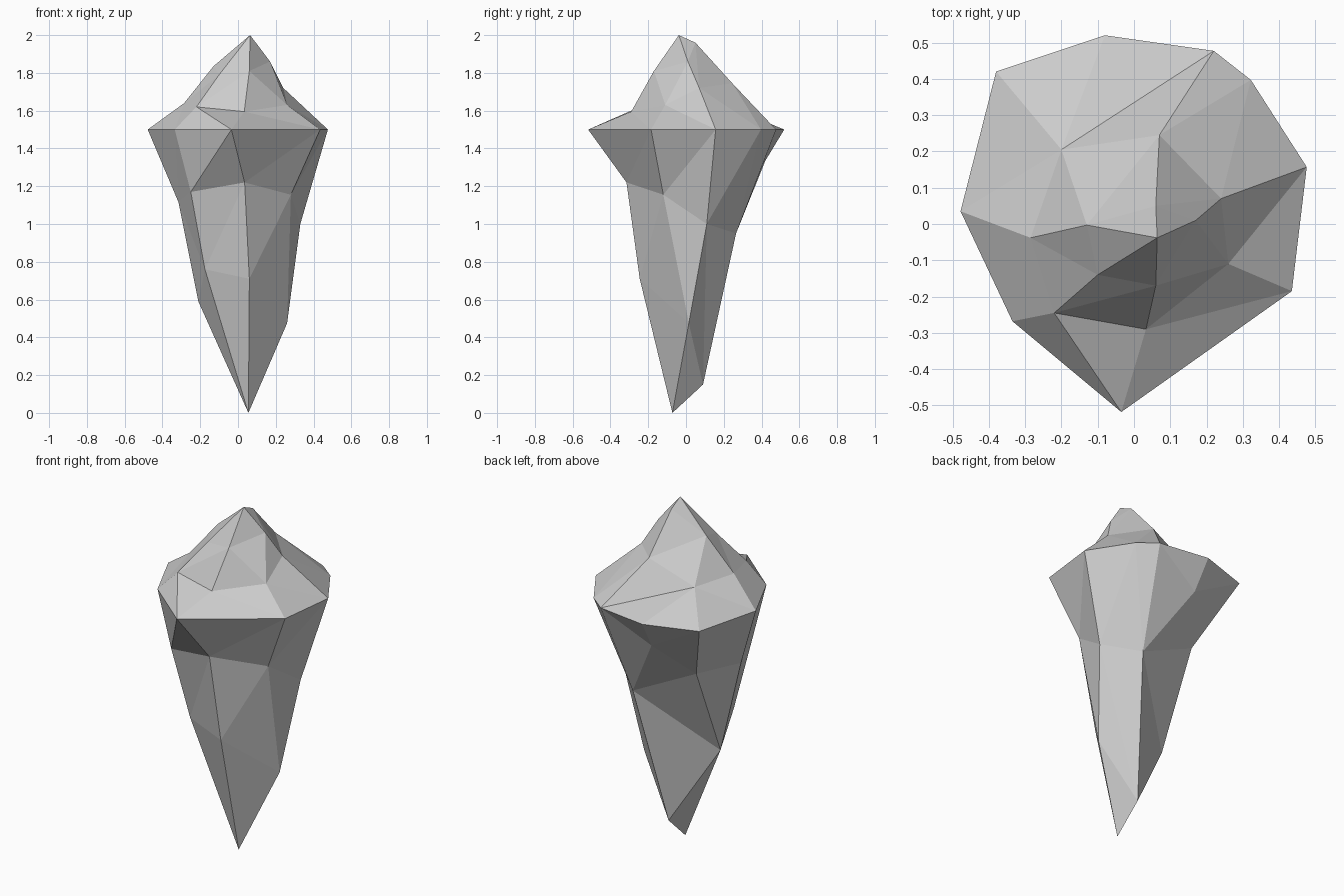
import bpy
from mathutils import Vector
from mathutils.geometry import delaunay_2d_cdt

if "Cube" in bpy.data.objects:
    bpy.data.objects.remove(bpy.data.objects["Cube"])

# Girdle: nine-sided outline at z = 1.5, named a..i
RIM = [(-.035, -.518), (.435, -.185), (.476, .157), (.322, .397), (.22, .477),
       (-.08, .52), (-.38, .42), (-.478, .035), (-.335, -.268)]
rim = {n: (x, y, 1.5) for n, (x, y) in zip("abcdefghi", RIM)}

# Crown: apex P, upper points Q..U, shoulder points A..G
crown = {
    "P": (.064, -.038, 2.0),
    "Q": (-.10, -.14, 1.79), "R": (.06, -.17, 1.81), "S": (.17, .01, 1.86),
    "T": (.06, .05, 1.96), "U": (-.13, -.003, 1.835),
    "A": (-.22, -.245, 1.62), "B": (.033, -.29, 1.595), "C": (.26, -.11, 1.63),
    "D": (.24, .07, 1.72), "E": (.07, .245, 1.745), "F": (-.20, .205, 1.63),
    "G": (-.285, -.038, 1.64)}
crown_edges = ("PQ QA PR RB PS SD PT TE PU UG UF FG GA AB BC CD SC RC RS RA "
               "Aa Ba Bb Cb Cc Dc Dd Ed Ee Fe Ff Fg Fh Gh Gi Ai UE EF").split()

# Root: tip P, upper ring A.., lower points
root = {
    "P": (.055, -.072, 0),
    "A": (-.25, -.262, 1.17), "B": (.035, -.315, 1.22), "C": (.28, -.12, 1.155),
    "D": (.33, .11, 1.0), "J": (.16, .265, .95), "L": (-.07, .42, 1.335),
    "M": (-.218, .216, 1.13), "H": (-.315, -.06, 1.115),
    "E": (.26, .015, .475), "F": (.06, -.245, .71), "G": (-.175, -.194, .76),
    "I": (-.21, -.02, .59), "K": (.05, .09, .15)}
root_edges = ("AB BC CD DJ JM MH HA BF AG FG FP GP CF CE DE EF EP DK JK EK KP "
              "IJ IK IP IM IH IG HG LM LJ Aa Ba Bb Cb Cc Dc Dd Jd Je Le Lf Lg "
              "Mg Mh Hh Hi Ai").split()


def facets(points, edges, flip):
    """Triangulate points in plan, keeping the named ridge edges."""
    pts = {**rim, **points}
    names = list(pts)
    pairs = [(names.index(p), names.index(q)) for p, q in edges]
    pairs += [(k, (k + 1) % 9) for k in range(9)]
    flat = [Vector(pts[n][:2]) for n in names]
    _, _, tris, source, _, _ = delaunay_2d_cdt(flat, pairs, [], 1, 1e-5)
    out = []
    for tri in tris:
        keys = [names[source[v][0]] for v in tri if source[v]]
        if len(keys) == 3:
            a, b, c = (Vector(pts[k]) for k in keys)
            up = (b - a).cross(c - a).z > 0
            out.append([a, b, c] if up != flip else [c, b, a])
    return out


# Join crown and root into one faceted stone
index, faces = {}, []
for tri in facets(crown, crown_edges, False) + facets(root, root_edges, True):
    faces.append([index.setdefault(tuple(v), len(index)) for v in tri])
mesh = bpy.data.meshes.new("crystal_rock")
mesh.from_pydata(list(index), [], faces)
mesh.update()
bpy.context.collection.objects.link(bpy.data.objects.new("crystal_rock", mesh))
